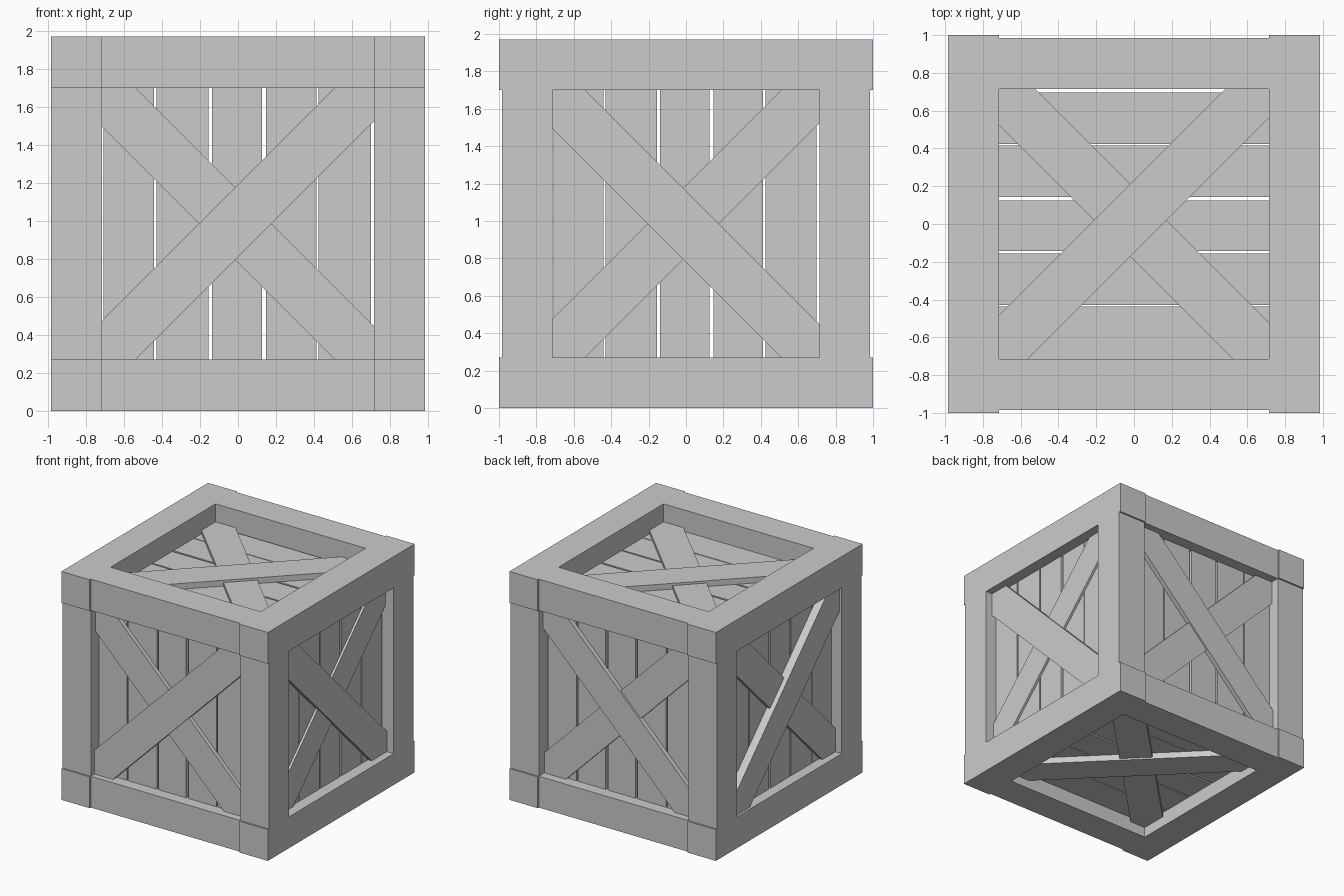
import bpy, math
from mathutils import Matrix, Vector

if "Cube" in bpy.data.objects:
    bpy.data.objects.remove(bpy.data.objects["Cube"])

H = 0.985          # half size of the crate
IN = 0.715         # half size of each framed opening
MID = Vector((0, 0, H))


def box(name, lo, hi, mat=None):
    """Box between two corners, optionally moved by a matrix."""
    v = [(x, y, z) for x in (lo[0], hi[0]) for y in (lo[1], hi[1]) for z in (lo[2], hi[2])]
    f = [(0, 1, 3, 2), (4, 6, 7, 5), (0, 4, 5, 1), (2, 3, 7, 6), (0, 2, 6, 4), (1, 5, 7, 3)]
    me = bpy.data.meshes.new(name)
    me.from_pydata(v, [], f)
    if mat is not None:
        me.transform(mat)
        if mat.determinant() < 0:
            me.flip_normals()
    ob = bpy.data.objects.new(name, me)
    bpy.context.collection.objects.link(ob)
    return ob


# Frame: corner posts, long side rails, front/back rails
for sx in (-1, 1):
    for sy in (-1, 1):
        x = sorted((sx * IN, sx * H))
        y = sorted((sy * IN, sy * H))
        box("corner_post", (x[0], y[0], 0.27), (x[1], y[1], 1.70))
for top in (0, 1):
    z0, z1 = (1.70, 1.97) if top else (0, 0.27)
    for s in (-1, 1):
        a, b = sorted((s * IN, s * H))
        box("side_rail", (a, -1, z0), (b, 1, z1))
        box("cross_rail", (-IN, a, z0), (IN, b, z1))

# Plank edges across the upright panels and the lid/base panels
WALL = [(-0.708, -0.441), (-0.430, -0.155), (-0.138, 0.125), (0.147, 0.413), (0.424, 0.699)]
LID = [(-0.720, -0.436), (-0.428, -0.155), (-0.142, 0.125), (0.142, 0.416), (0.423, 0.695)]


def panel(name, u, v, n, depths, slope, centre, flat=False):
    """Planks plus a crossed pair of braces; u, v, n are the panel axes."""
    u, v, n = Vector(u), Vector(v), Vector(n)
    m = Matrix.Identity(4)
    for i, c in enumerate((u, v, n, MID + n * H)):
        for r in range(3):
            m[r][i] = c[r]
    over, under, plank = depths
    for a, b in (LID if flat else WALL):
        if flat:
            box(name + "_plank", (-0.74, a, -plank - 0.05), (0.74, b, -plank), m)
        else:
            box(name + "_plank", (a, -0.74, -plank - 0.05), (b, 0.74, -plank), m)
    for d, s in ((over, slope), (under, -slope)):
        rot = Matrix.Translation((*centre, 0)) @ Matrix.Rotation(s * math.pi / 4, 4, 'Z')
        box(name + "_brace", (-1.06, -0.135, -plank), (1.06, 0.135, -d), m @ rot)


# Panels: opposite sides share the same layout, set at slightly different depths
X, Y, Z = (1, 0, 0), (0, 1, 0), (0, 0, 1)
panel("front", X, Z, (0, -1, 0), (0.05, 0.065, 0.10), 1, (-0.015, 0))
panel("back", X, Z, Y, (0.06, 0.075, 0.10), 1, (-0.015, 0))
panel("right", Y, Z, X, (0.065, 0.08, 0.10), -1, (-0.015, 0))
panel("left", Y, Z, (-1, 0, 0), (0.02, 0.06, 0.09), -1, (-0.015, 0))
panel("top", X, Y, Z, (0.135, 0.155, 0.185), 1, (-0.02, 0.02), True)
panel("bottom", X, Y, (0, 0, -1), (0.075, 0.09, 0.13), -1, (-0.02, 0.02), True)
